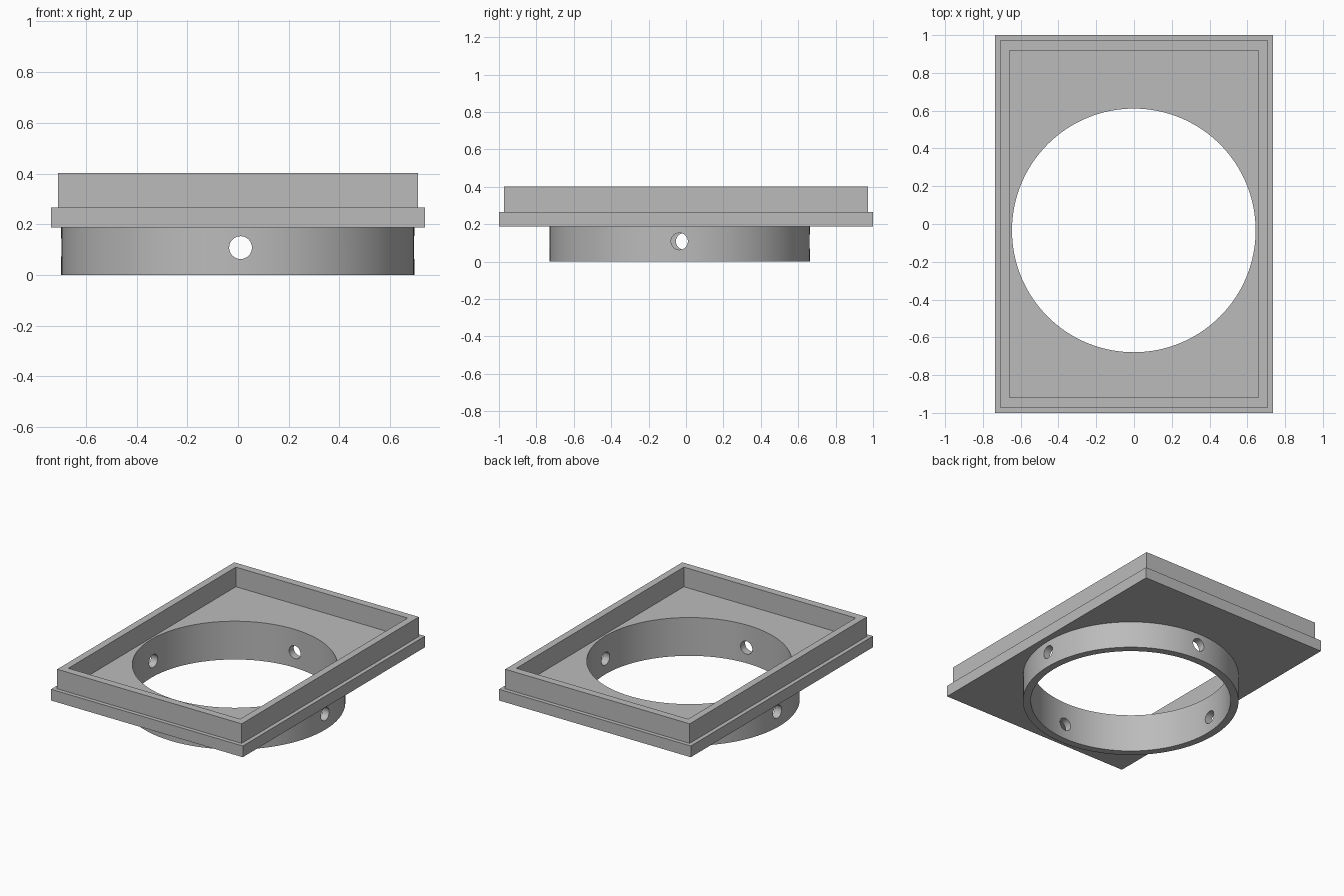
import bpy
from math import pi, radians

cube = bpy.data.objects.get("Cube")
if cube:
    bpy.data.objects.remove(cube, do_unlink=True)

# Main dimensions
PLATE_BOTTOM, PLATE_TOP, RIM_TOP = 0.188, 0.266, 0.402
CX, CY = -0.001, -0.034
OUTER_R, BORE_R, HOLE_R, HOLE_Z = 0.696, 0.645, 0.045, 0.108

grey = bpy.data.materials.new("plain grey")
grey.use_nodes = True
colour = (0.5, 0.5, 0.5, 1)
grey.diffuse_color = colour
grey.node_tree.nodes["Principled BSDF"].inputs["Base Color"].default_value = colour


def box(name, half_x, half_y, z0, z1):
    bpy.ops.mesh.primitive_cube_add(size=1, location=(0, 0, (z0 + z1) / 2))
    ob = bpy.context.object
    ob.name = name
    ob.scale = (2 * half_x, 2 * half_y, z1 - z0)
    bpy.ops.object.transform_apply(location=True, rotation=True, scale=True)
    ob.data.materials.append(grey)
    return ob


def cylinder(name, radius, depth, location, rotation=(0, 0, 0), sides=128):
    bpy.ops.mesh.primitive_cylinder_add(vertices=sides, radius=radius, depth=depth,
                                        location=location, rotation=rotation)
    ob = bpy.context.object
    ob.name = name
    bpy.ops.object.transform_apply(location=True, rotation=True, scale=True)
    ob.data.materials.append(grey)
    return ob


def combine(target, tool, operation):
    mod = target.modifiers.new(tool.name, "BOOLEAN")
    mod.operation = operation
    mod.solver = "EXACT"
    mod.object = tool
    bpy.context.view_layer.objects.active = target
    bpy.ops.object.modifier_apply(modifier=mod.name)
    bpy.data.objects.remove(tool, do_unlink=True)


# Flange plate carrying the raised rim and the lower collar
body = box("flanged_adapter_body", 0.737, 1.0, PLATE_BOTTOM, PLATE_TOP)
combine(body, box("rim", 0.709, 0.972, PLATE_BOTTOM + 0.03, RIM_TOP), "UNION")
collar_top = PLATE_BOTTOM + 0.03
combine(body, cylinder("collar", OUTER_R, collar_top, (CX, CY, collar_top / 2)), "UNION")

# Shallow rectangular pocket and the round bore
combine(body, box("pocket", 0.66, 0.919, PLATE_TOP, RIM_TOP + 0.1), "DIFFERENCE")
combine(body, cylinder("bore", BORE_R, 2, (CX, CY, 0)), "DIFFERENCE")

# Four screw holes through the collar wall
holes = [
    ((0.01, CY - 0.67), (pi / 2, 0, 0)),
    ((0.01, CY + 0.67), (pi / 2, 0, 0)),
    ((CX + 0.67, -0.035), (0, pi / 2, 0)),
    ((CX - 0.67, -0.009), (0, pi / 2, 0)),
]
for (x, y), turn in holes:
    drill = cylinder("screw_hole", HOLE_R, 0.2, (x, y, HOLE_Z), turn, 32)
    combine(body, drill, "DIFFERENCE")

# Smooth round walls, crisp edges
bpy.ops.object.select_all(action="DESELECT")
body.select_set(True)
bpy.context.view_layer.objects.active = body
bpy.ops.object.shade_smooth_by_angle(angle=radians(30))
